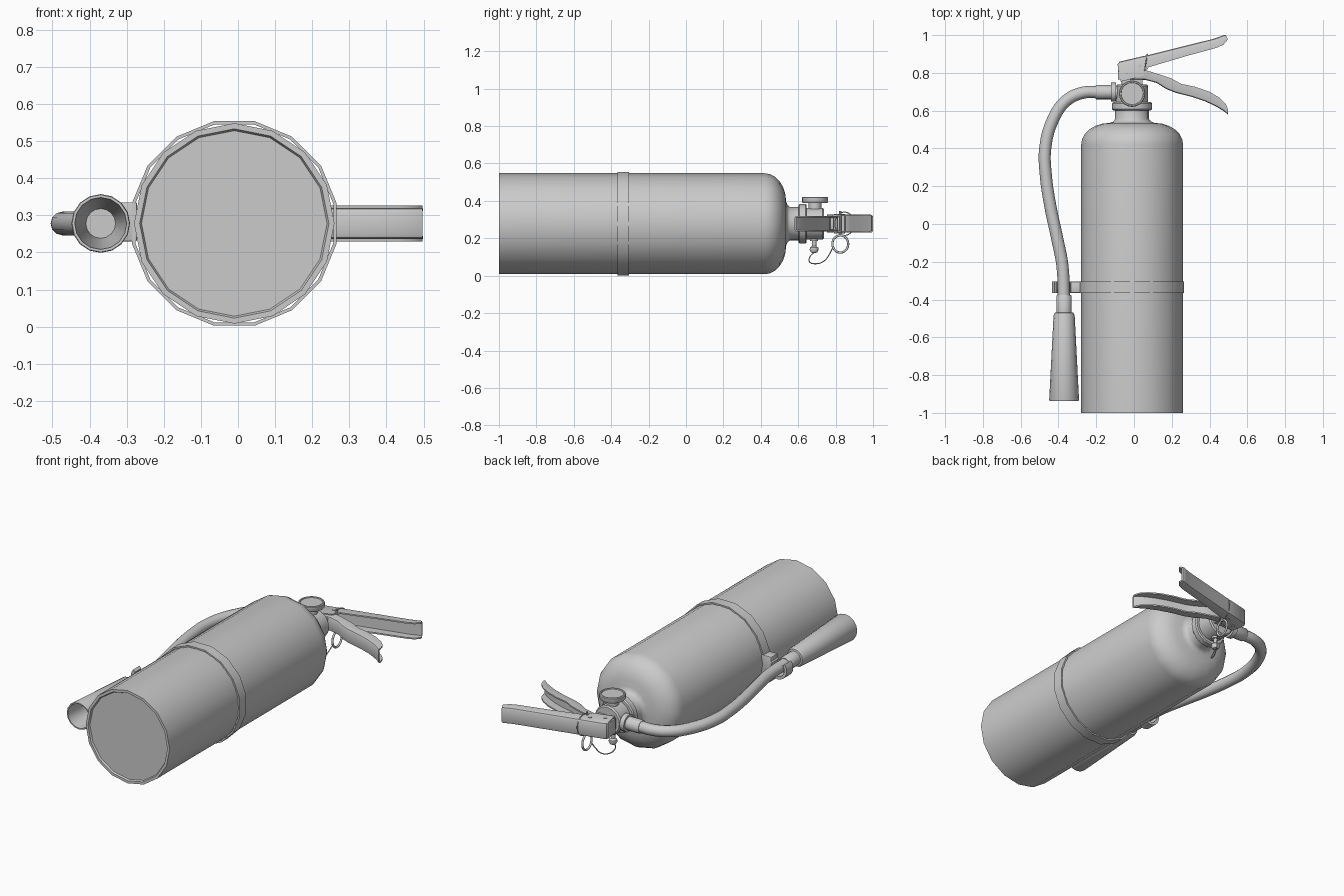
import bpy, bmesh
from math import sin, cos, pi, radians
from mathutils import Vector

if "Cube" in bpy.data.objects:
    bpy.data.objects.remove(bpy.data.objects["Cube"])

CX, CZ = -0.01, 0.278          # tank axis (runs along y)


def finish(name, bm, angle=40):
    bmesh.ops.remove_doubles(bm, verts=bm.verts, dist=1e-5)
    bmesh.ops.recalc_face_normals(bm, faces=bm.faces)
    me = bpy.data.meshes.new(name)
    bm.to_mesh(me)
    bm.free()
    ob = bpy.data.objects.new(name, me)
    bpy.context.collection.objects.link(ob)
    bpy.ops.object.select_all(action='DESELECT')
    ob.select_set(True)
    bpy.context.view_layer.objects.active = ob
    bpy.ops.object.shade_smooth_by_angle(angle=radians(angle))
    return ob


def loft(name, rings, caps=True, angle=40):
    """Skin closed rings of points together."""
    bm = bmesh.new()
    vs = [[bm.verts.new(p) for p in r] for r in rings]
    n = len(rings[0])
    for a, b in zip(vs, vs[1:]):
        for i in range(n):
            j = (i + 1) % n
            bm.faces.new((a[i], a[j], b[j], b[i]))
    if caps:
        bm.faces.new(vs[0])
        bm.faces.new(vs[-1])
    return finish(name, bm, angle)


def lathe(name, profile, axis, centre, segs=16, turn=0.0):
    """Turn (radius, distance) points around an axis through centre."""
    c = Vector(centre)
    rings = []
    for r, t in profile:
        ring = []
        for i in range(segs):
            a = 2 * pi * (i + turn) / segs
            u, v = r * cos(a), r * sin(a)
            ring.append(c + Vector({'X': (t, u, v), 'Y': (u, t, v), 'Z': (u, v, t)}[axis]))
        rings.append(ring)
    return loft(name, rings, caps=False)


def box(name, lo, hi, bevel=0.004):
    bm = bmesh.new()
    bmesh.ops.create_cube(bm, size=1)
    for v in bm.verts:
        v.co = [lo[k] + (v.co[k] + 0.5) * (hi[k] - lo[k]) for k in range(3)]
    bmesh.ops.bevel(bm, geom=bm.edges[:], offset=bevel, segments=2, affect='EDGES', profile=0.5)
    return finish(name, bm)


def tube(name, pts, radius, res=3, cyclic=False):
    cu = bpy.data.curves.new(name, 'CURVE')
    cu.dimensions = '3D'
    cu.bevel_depth, cu.bevel_resolution, cu.resolution_u = radius, res, 5
    cu.use_fill_caps = not cyclic
    sp = cu.splines.new('BEZIER')
    sp.bezier_points.add(len(pts) - 1)
    for bp, p in zip(sp.bezier_points, pts):
        bp.co = p
        bp.handle_left_type = bp.handle_right_type = 'AUTO'
    sp.use_cyclic_u = cyclic
    ob = bpy.data.objects.new(name, cu)
    bpy.context.collection.objects.link(ob)
    bpy.ops.object.select_all(action='DESELECT')
    ob.select_set(True)
    bpy.context.view_layer.objects.active = ob
    bpy.ops.object.convert(target='MESH')
    return ob


def channel(name, stations, half, t=0.008, r=0.012):
    """U-shaped pressed lever: each station is (outer x, y, lip x, y)."""
    rings = []
    for ox, oy, ix, iy in stations:
        o, i = Vector((ox, oy)), Vector((ix, iy))
        d = (i - o).normalized()
        sect = [(o, half - r), (o + d * r * 0.3, half - r * 0.3), (o + d * r, half),
                (i, half), (i, half - t), (o + d * t, half - t)]
        sect += [(p, -z) for p, z in reversed(sect)]
        rings.append([(p.x, p.y, CZ + z) for p, z in sect])
    return loft(name, rings)


# tank: recessed base, straight wall, domed shoulder, neck
shoulder = [(0.27 - 0.15 * (1 - cos(a)), 0.42 + 0.115 * sin(a))
            for a in [k * pi / 12 for k in range(7)]]
lathe("tank", [(0, -0.99), (0.25, -0.99), (0.255, -1), (0.27, -1)] + shoulder +
      [(0.1, 0.542), (0.09, 0.555), (0.09, 0.61), (0, 0.61)], 'Y', (CX, 0, CZ))

# strap round the tank, with its hose clip
lathe("strap", [(0.281, -0.365), (0.281, -0.305), (0.272, -0.305), (0.272, -0.365), (0.281, -0.365)],
      'Y', (CX, 0, CZ), turn=0.5)
box("clip_block", (-0.335, -0.365, 0.23), (-0.272, -0.305, 0.335))
arc = [radians(140 + 260 * k / 14) for k in range(15)]
clip = [(0.06, a) for a in arc] + [(0.043, a) for a in reversed(arc)]
loft("hose_clip", [[(-0.375 + r * cos(a), y, CZ + r * sin(a)) for r, a in clip]
                   for y in (-0.365, -0.305)])

# valve collar and body
lathe("valve_collar", [(0, 0.602), (0.1, 0.602), (0.106, 0.608), (0.106, 0.638), (0.1, 0.645), (0, 0.645)],
      'Y', (CX, 0, CZ))
lathe("valve_body", [(0, 0.64), (0.085, 0.64), (0.085, 0.73), (0.078, 0.738), (0, 0.738)], 'Y', (CX, 0, CZ))
box("valve_stem", (-0.065, 0.73, 0.245), (0.045, 0.79, 0.311))

# pressure gauge on top
lathe("gauge", [(0, 0.34), (0.034, 0.34), (0.034, 0.39), (0.066, 0.39), (0.07, 0.395), (0.07, 0.417),
                (0.066, 0.421), (0.06, 0.421), (0.058, 0.416), (0, 0.416)], 'Z', (CX, 0.69, 0), 20)

# small knob underneath
lathe("chain_knob", [(0, 0.21), (0.022, 0.21), (0.022, 0.185), (0.012, 0.185), (0.012, 0.158), (0.022, 0.15),
                     (0.024, 0.138), (0.016, 0.124), (0, 0.12)], 'Z', (CX, 0.685, 0), 12)

# hose and its couplings
lathe("hose_coupling", [(0, -0.205), (0.034, -0.205), (0.038, -0.2), (0.038, -0.122), (0.05, -0.122),
                        (0.05, -0.095), (0.036, -0.095), (0.036, -0.05), (0, -0.05)],
      'X', (0, 0.698, CZ))
path = [(-0.19, 0.698), (-0.27, 0.695), (-0.36, 0.652), (-0.43, 0.55), (-0.47, 0.4), (-0.467, 0.26),
        (-0.444, 0.1), (-0.408, -0.07), (-0.379, -0.22), (-0.371, -0.4)]
tube("hose", [(x, y, CZ) for x, y in path], 0.032, 4)

# hollow discharge horn
lathe("horn", [(0, -0.375), (0.036, -0.375), (0.04, -0.38), (0.04, -0.468), (0.05, -0.47), (0.056, -0.485),
               (0.079, -0.93), (0.077, -0.936), (0.07, -0.936), (0.04, -0.6), (0, -0.6)],
      'Y', (-0.37, 0, CZ))

# carrying handle with its bracket, opening downward
channel("carry_handle", [(-0.088, 0.845, -0.07, 0.755), (-0.075, 0.86, -0.055, 0.757),
                         (0.045, 0.888, 0.05, 0.785), (0.066, 0.892, 0.078, 0.83),
                         (0.27, 0.943, 0.28, 0.89), (0.42, 0.98, 0.435, 0.932),
                         (0.455, 0.992, 0.472, 0.948), (0.475, 1.0, 0.49, 0.968),
                         (0.487, 0.999, 0.497, 0.978)], 0.048)
box("handle_back", (-0.085, 0.765, CZ - 0.042), (-0.06, 0.852, CZ + 0.042))

# squeeze lever, opening upward
channel("squeeze_lever", [(-0.03, 0.765, -0.03, 0.81), (0.06, 0.763, 0.06, 0.815),
                          (0.12, 0.747, 0.14, 0.79), (0.17, 0.715, 0.195, 0.772),
                          (0.22, 0.695, 0.25, 0.742), (0.31, 0.672, 0.325, 0.726),
                          (0.38, 0.648, 0.40, 0.70), (0.435, 0.622, 0.455, 0.667),
                          (0.475, 0.598, 0.487, 0.635), (0.497, 0.58, 0.499, 0.6)], 0.042)

# rivets through the bracket
for k, (x, y) in enumerate([(-0.04, 0.8), (0.03, 0.84)]):
    lathe("rivet_%d" % (k + 1), [(0, 0.225), (0.01, 0.227), (0.01, 0.329), (0, 0.331)], 'Z', (x, y, 0), 10)

# locking pin, pull ring, tie and chain
lathe("locking_pin", [(0, 0.21), (0.006, 0.21), (0.006, 0.345), (0, 0.345)], 'Z', (0.06, 0.825, 0), 8)
ring = [k * pi / 6 for k in range(12)]
tube("pull_ring", [(0.06, 0.825 + 0.042 * cos(a), 0.17 + 0.046 * sin(a)) for a in ring], 0.006, 2, True)
tube("seal_tie", [(0.062 + 0.008 * cos(a), 0.848 + 0.052 * cos(a), CZ + 0.062 * sin(a)) for a in ring],
     0.003, 1, True)
tube("chain", [(CX, 0.685, 0.125), (CX, 0.662, 0.1), (0.0, 0.66, 0.075), (0.01, 0.69, 0.064),
               (0.03, 0.74, 0.08), (0.045, 0.765, 0.112), (0.06, 0.785, 0.15)], 0.003, 1)
